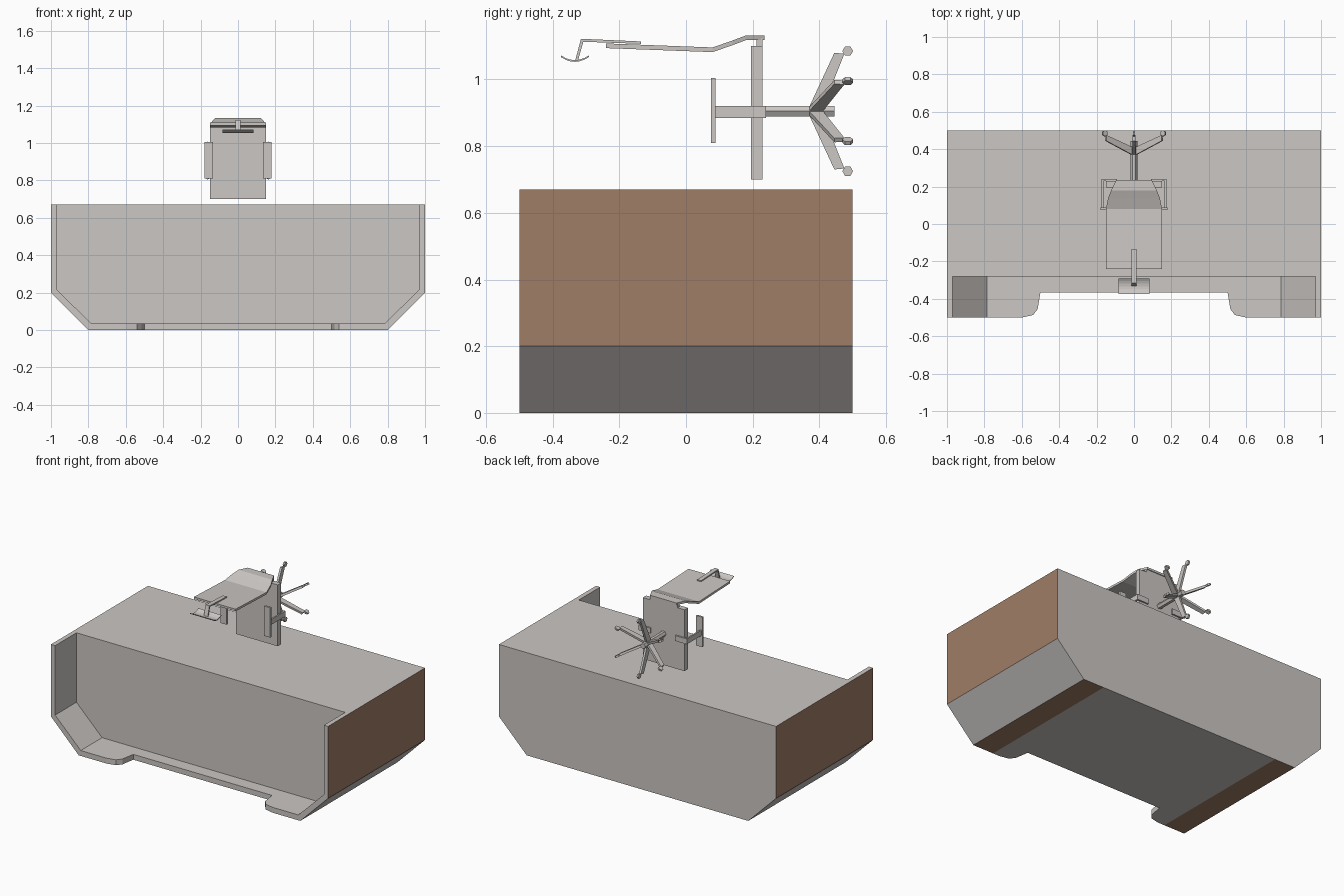
import bpy, bmesh, math
from mathutils import Vector, Matrix

if "Cube" in bpy.data.objects:
    bpy.data.objects.remove(bpy.data.objects["Cube"])


def material(name, rgb):
    m = bpy.data.materials.new(name)
    m.diffuse_color = (*rgb, 1)
    m.use_nodes = True
    m.node_tree.nodes["Principled BSDF"].inputs["Base Color"].default_value = m.diffuse_color
    return m


GREY = material("warm grey", (0.60, 0.57, 0.55))
BROWN = material("wood brown", (0.35, 0.205, 0.135))


def finish(name, bm):
    bmesh.ops.recalc_face_normals(bm, faces=bm.faces)
    me = bpy.data.meshes.new(name)
    bm.to_mesh(me)
    bm.free()
    me.materials.append(GREY)
    ob = bpy.data.objects.new(name, me)
    bpy.context.collection.objects.link(ob)
    return ob


def prism(name, pts, place, a, b):
    """Extrude a 2D outline from a to b; place(u, v, w) gives the 3D point."""
    bm = bmesh.new()
    lo = [bm.verts.new(place(u, v, a)) for u, v in pts]
    hi = [bm.verts.new(place(u, v, b)) for u, v in pts]
    bm.faces.new(lo)
    bm.faces.new(hi)
    for i in range(len(pts)):
        j = (i + 1) % len(pts)
        bm.faces.new((lo[i], lo[j], hi[j], hi[i]))
    return finish(name, bm)


def sheet(name, rows, t):
    """Curved sheet from rows of (y, top z, half width) with thickness t."""
    bm = bmesh.new()
    loops = [[bm.verts.new(p) for p in ((-w, y, z), (w, y, z), (w, y, z - t), (-w, y, z - t))]
             for y, z, w in rows]
    bm.faces.new(loops[0])
    bm.faces.new(loops[-1])
    for p, q in zip(loops, loops[1:]):
        for i in range(4):
            j = (i + 1) % 4
            bm.faces.new((p[i], p[j], q[j], q[i]))
    return finish(name, bm)


def box(name, x0, x1, y0, y1, z0, z1):
    return prism(name, [(x0, y0), (x1, y0), (x1, y1), (x0, y1)], along_z, z0, z1)


def along_x(u, v, w): return (w, u, v)
def along_y(u, v, w): return (u, w, v)
def along_z(u, v, w): return (u, v, w)


def mirrored(half):
    return half + [(-u, v) for u, v in reversed(half)]


# Desk body: chamfered block with a front recess and a notched lip
desk = prism("desk_body", mirrored([(0.8, 0), (1, 0.2), (1, 0.67)]), along_y, -0.5, 0.5)
recess = prism("recess_cutter", mirrored([(0.785, 0.035), (0.97, 0.217), (0.97, 0.8)]),
               along_y, -0.6, -0.28)
notch = prism("notch_cutter", mirrored([(0.6, -0.6), (0.6, -0.5), (0.54, -0.487),
                                        (0.515, -0.455), (0.5, -0.365)]), along_z, -0.1, 0.1)
bpy.context.view_layer.objects.active = desk
for cutter in (recess, notch):
    cutter.hide_render = True
    mod = desk.modifiers.new("cut", 'BOOLEAN')
    mod.operation = 'DIFFERENCE'
    mod.solver = 'EXACT'
    mod.object = cutter
    bpy.ops.object.modifier_apply(modifier=mod.name)
    bpy.data.objects.remove(cutter)

# Brown side panels and brown strips underneath
desk.data.materials.clear()
desk.data.materials.append(GREY)
desk.data.materials.append(BROWN)
bm = bmesh.new()
bm.from_mesh(desk.data)
for x in (-0.65, 0.65):
    bmesh.ops.bisect_plane(bm, geom=bm.verts[:] + bm.edges[:] + bm.faces[:],
                           plane_co=(x, 0, 0), plane_no=(1, 0, 0))
bm.normal_update()
for f in bm.faces:
    c = f.calc_center_median()
    side = abs(f.normal.x) > 0.9 and abs(c.x) > 0.99
    strip = f.normal.z < -0.9 and abs(c.x) > 0.65 and c.z < 0.01
    f.material_index = 1 if side or strip else 0
bm.to_mesh(desk.data)
bm.free()

# Chair seat and backrest
box("seat", -0.15, 0.15, 0.195, 0.23, 0.70, 1.10)
box("backrest_bracket", -0.10, 0.10, 0.212, 0.23, 1.095, 1.125)
sheet("backrest", [(0.235, 1.132, 0.095), (0.18, 1.132, 0.122), (0.14, 1.117, 0.138),
                   (0.08, 1.096, 0.15), (-0.24, 1.108, 0.15)], 0.014)

# Headrest on a bent arm
prism("headrest_arm", [(-0.135, 1.107), (-0.135, 1.114), (-0.315, 1.122), (-0.332, 1.058),
                       (-0.324, 1.056), (-0.308, 1.113)], along_x, -0.014, 0.014)
sheet("headrest", [(-0.333 + 0.042 * k / 3, 1.058 + 0.014 * (k / 3) ** 2, 0.083)
                   for k in range(-3, 4)], 0.005)

# Armrests
for s, side in ((-1, "left"), (1, "right")):
    box(side + "_armrest_pad", s * 0.135, s * 0.18, 0.075, 0.088, 0.81, 1.005)
    box(side + "_armrest_post", s * 0.164, s * 0.174, 0.086, 0.24, 0.885, 0.92)
    box(side + "_armrest_foot", s * 0.09, s * 0.174, 0.229, 0.24, 0.885, 0.92)

# Hexagonal column
CZ = 0.905
hexagon = [(math.cos(math.radians(60 * i)), math.sin(math.radians(60 * i))) for i in range(6)]
prism("column", [(0.018 * u, CZ + 0.018 * v) for u, v in hexagon], along_y, 0.229, 0.445)

# Six legs with castors
for i in range(6):
    a = math.radians(30 + 60 * i)
    out = Vector((math.cos(a), 0, math.sin(a)))
    tan = Vector((-math.sin(a), 0, math.cos(a)))

    def radial(r, y, w):
        return out * r + tan * w + Vector((0, y, CZ))

    prism(f"leg_{i + 1}", [(0.005, 0.366), (0.175, 0.445), (0.172, 0.475), (0.005, 0.408)],
          radial, -0.007, 0.007)
    prism(f"castor_{i + 1}", [(0.18 + 0.016 * u, 0.485 + 0.016 * v) for v, u in hexagon],
          radial, -0.006, 0.006)
